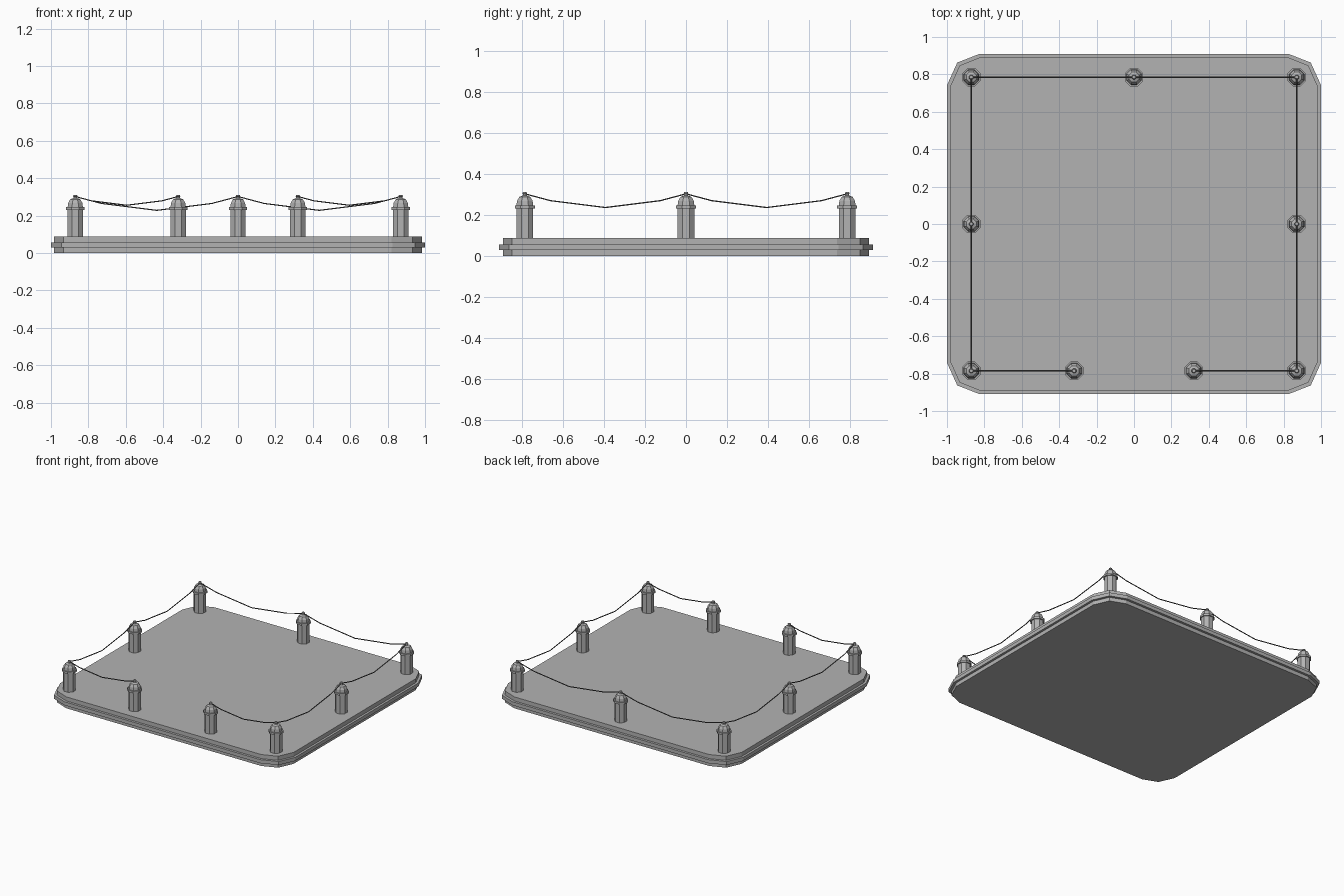
import bpy, bmesh, math
from mathutils import Vector

cube = bpy.data.objects.get("Cube")
if cube:
    bpy.data.objects.remove(cube, do_unlink=True)


def material(name, value):
    mat = bpy.data.materials.new(name)
    mat.use_nodes = True
    colour = (value, value, value, 1)
    mat.diffuse_color = colour
    mat.node_tree.nodes["Principled BSDF"].inputs["Base Color"].default_value = colour
    return mat


STONE = material("stone grey", 0.45)
ROPE = material("dark chain grey", 0.1)


def finish(name, bm, mat):
    bmesh.ops.recalc_face_normals(bm, faces=bm.faces[:])
    mesh = bpy.data.meshes.new(name)
    bm.to_mesh(mesh)
    bm.free()
    mesh.materials.append(mat)
    obj = bpy.data.objects.new(name, mesh)
    bpy.context.collection.objects.link(obj)
    return obj


def loft(bm, rings):
    """Skin a stack of closed rings and cap both ends."""
    loops = [[bm.verts.new(p) for p in ring] for ring in rings]
    for low, high in zip(loops, loops[1:]):
        for i in range(len(low)):
            j = (i + 1) % len(low)
            bm.faces.new((low[i], low[j], high[j], high[i]))
    bm.faces.new(loops[0][::-1])
    bm.faces.new(loops[-1])


# Plinth: bevelled rectangle with a projecting middle band
def plinth_ring(corner, z):
    ring = []
    for sx, sy in ((1, 1), (-1, 1), (-1, -1), (1, -1)):
        pts = [(sx * x, sy * y, z) for x, y in corner]
        ring += pts if sx == sy else pts[::-1]
    return ring


INNER = [(0.983, 0.735), (0.932, 0.848), (0.82, 0.892)]
OUTER = [(1.0, 0.742), (0.945, 0.863), (0.825, 0.91)]
bm = bmesh.new()
loft(bm, [plinth_ring(c, z) for c, z in (
    (INNER, 0), (INNER, 0.029), (OUTER, 0.029),
    (OUTER, 0.056), (INNER, 0.056), (INNER, 0.087))])
finish("plinth", bm, STONE)

# Bollards: eight-sided post, collar, dome and knob
PROFILE = [(0.044, 0.08), (0.044, 0.231), (0.053, 0.231), (0.053, 0.246),
           (0.044, 0.246), (0.041, 0.268), (0.029, 0.287), (0.012, 0.293),
           (0.009, 0.3), (0.013, 0.304), (0.009, 0.311)]
X, Y = 0.87, 0.785
SPOTS = [(-0.32, -Y), (-X, -Y), (-X, 0), (-X, Y), (0, Y),
         (X, Y), (X, 0), (X, -Y), (0.32, -Y)]
SIDES = 8
for n, (x, y) in enumerate(SPOTS):
    bm = bmesh.new()
    loft(bm, [[(r * math.cos(math.tau * (k + 0.5) / SIDES),
                r * math.sin(math.tau * (k + 0.5) / SIDES), z)
               for k in range(SIDES)] for r, z in PROFILE])
    finish(f"bollard_{n + 1}", bm, STONE).location = (x, y, 0)

# Chains: sagging from knob to knob, open at the front
SAG = [(0, 0), (0.16, 0.5), (0.5, 1), (0.84, 0.5), (1, 0)]
for n, (a, b) in enumerate(zip(SPOTS, SPOTS[1:])):
    a, b = Vector((*a, 0.302)), Vector((*b, 0.302))
    depth = 0.085 * (b - a).length
    across = (b - a).normalized().cross(Vector((0, 0, 1)))
    bm = bmesh.new()
    rings = []
    for t, drop in SAG:
        p = a.lerp(b, t) - Vector((0, 0, depth * drop))
        rings.append([p + 0.0035 * (across * math.cos(k * math.tau / 6)
                                    + Vector((0, 0, math.sin(k * math.tau / 6))))
                      for k in range(6)])
    loft(bm, rings)
    finish(f"chain_{n + 1}", bm, ROPE)
